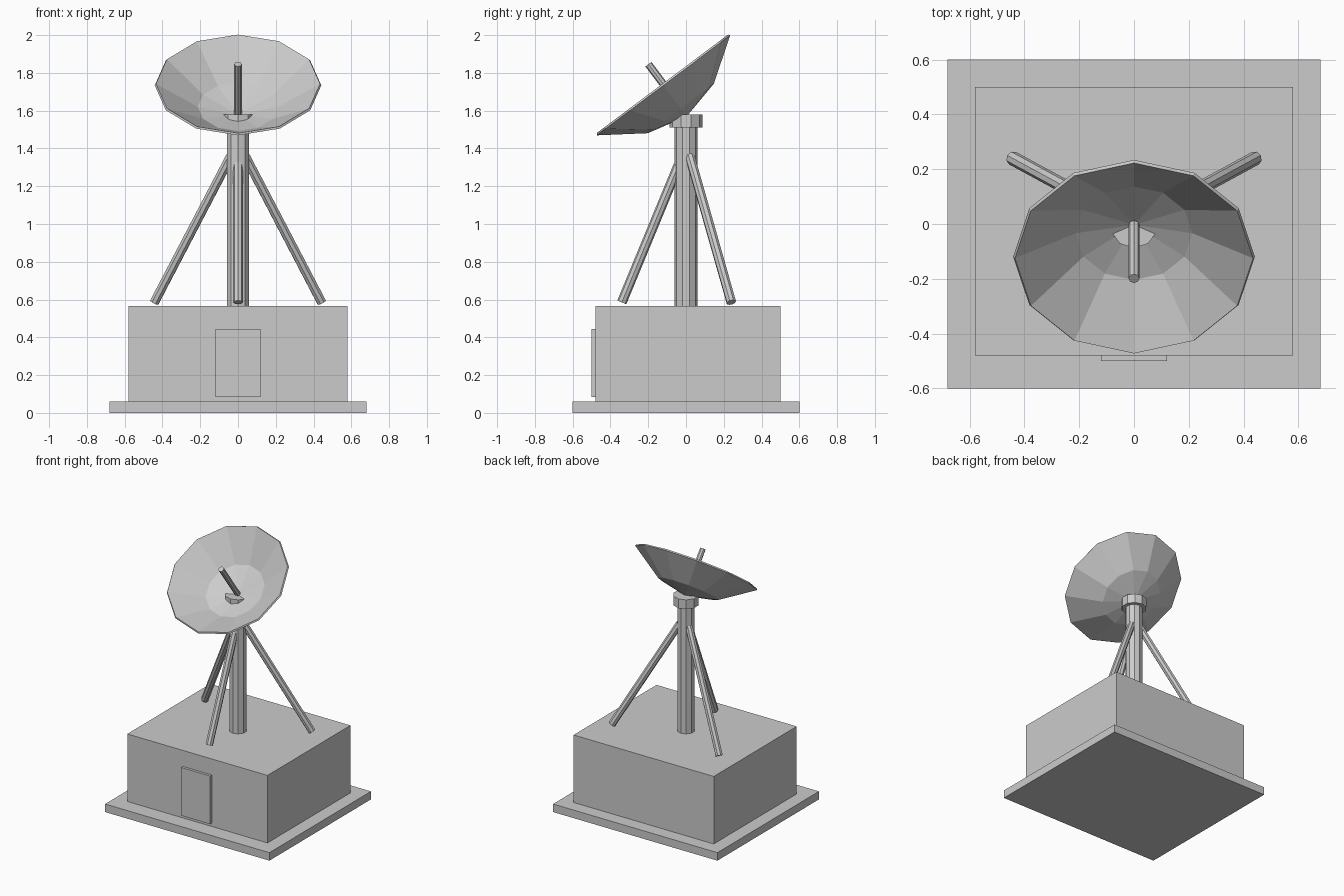
import bpy, bmesh
from math import sin, cos, pi
from mathutils import Vector

if "Cube" in bpy.data.objects:
    bpy.data.objects.remove(bpy.data.objects["Cube"])


def finish(name, bm):
    bmesh.ops.recalc_face_normals(bm, faces=bm.faces)
    mesh = bpy.data.meshes.new(name)
    bm.to_mesh(mesh)
    bm.free()
    ob = bpy.data.objects.new(name, mesh)
    bpy.context.collection.objects.link(ob)
    return ob


def box(name, lo, hi):
    lo, hi = Vector(lo), Vector(hi)
    bm = bmesh.new()
    bmesh.ops.create_cube(bm, size=1)
    for v in bm.verts:
        v.co = (lo + hi) / 2 + v.co * (hi - lo)
    return finish(name, bm)


def rod(name, a, b, r, sides):
    a, b = Vector(a), Vector(b)
    bm = bmesh.new()
    bmesh.ops.create_cone(bm, cap_ends=True, segments=sides, radius1=r,
                          radius2=r, depth=(b - a).length)
    ob = finish(name, bm)
    ob.location = (a + b) / 2
    ob.rotation_mode = 'QUATERNION'
    ob.rotation_quaternion = (b - a).to_track_quat('Z', 'Y')
    return ob


# Building on its slab, with a door at the front
box("base_slab", (-0.68, -0.60, 0), (0.68, 0.60, 0.06))
box("building", (-0.58, -0.48, 0.06), (0.58, 0.50, 0.565))
box("door", (-0.12, -0.50, 0.085), (0.12, -0.475, 0.445))

# Mast and collar
rod("mast", (0, 0, 0.56), (0, 0, 1.52), 0.061, 10)
rod("collar", (0, 0, 1.51), (0, 0, 1.58), 0.088, 10)

# Tripod braces
rod("front_brace", (0, -0.34, 0.585), (0, -0.02, 1.36), 0.026, 8)
for side, s in (("right", 1), ("left", -1)):
    rod(side + "_back_brace", (s * 0.443, 0.24, 0.585), (s * 0.038, 0.02, 1.36), 0.026, 8)

# Dish: shallow twelve-sided bowl of two rings, tilted up and forward
axis = Vector((0, -0.6, 0.8))
up = Vector((0, 0.8, 0.6))
apex = Vector((0, 0.004, 1.570))
N = 12
bm = bmesh.new()
centre = bm.verts.new(apex)
rings = []
for r, d in ((0.218, 0.052), (0.441, 0.205)):
    rings.append([bm.verts.new(apex + axis * d + up * (r * cos(2 * pi * i / N))
                               + Vector((r * sin(2 * pi * i / N), 0, 0)))
                  for i in range(N)])
inner, outer = rings
for i in range(N):
    j = (i + 1) % N
    bm.faces.new((centre, inner[j], inner[i]))
    bm.faces.new((inner[i], inner[j], outer[j], outer[i]))
bm.normal_update()
if centre.normal.dot(axis) < 0:
    bmesh.ops.reverse_faces(bm, faces=bm.faces)
# thin shell grown towards the open side
bm.normal_update()
front = {v: bm.verts.new(v.co + v.normal * 0.012) for v in list(bm.verts)}
for f in list(bm.faces):
    bm.faces.new([front[v] for v in f.verts])
for i in range(N):
    j = (i + 1) % N
    bm.faces.new((outer[i], outer[j], front[outer[j]], front[outer[i]]))
finish("dish", bm)

# Feed rod along the dish axis
start = Vector((0, 0.002, 1.578))
rod("feed_rod", start, start + axis * 0.335, 0.02, 8)
